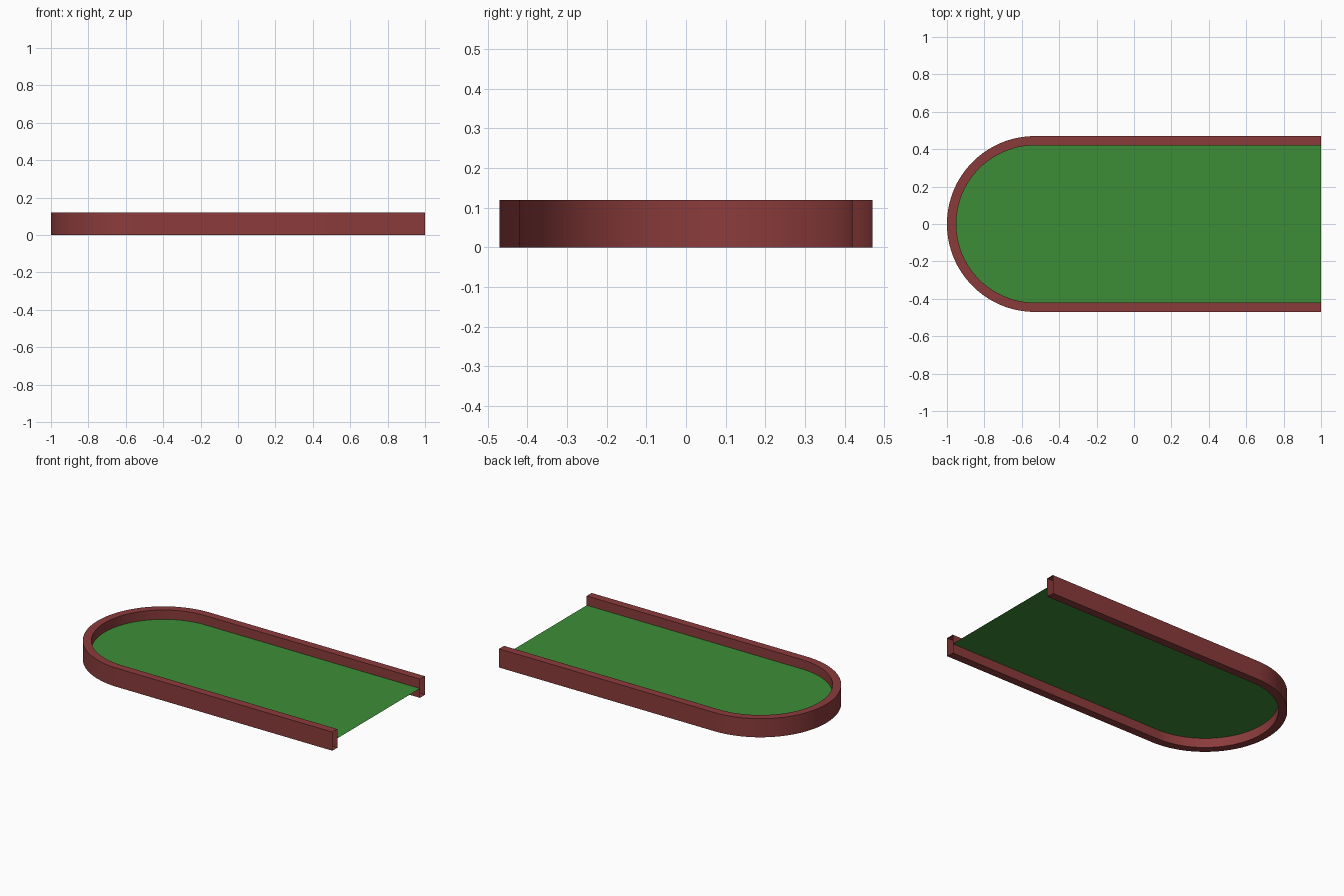
import bpy, bmesh, math

if "Cube" in bpy.data.objects:
    bpy.data.objects.remove(bpy.data.objects["Cube"])

OUTER, INNER, HEIGHT, FLOOR_Z = 0.47, 0.42, 0.12, 0.06
ARC_X = -1 + OUTER      # centre of the rounded end
SEGMENTS = 64


def outline(radius):
    """U-shaped path: open end at x = 1, half circle at the left."""
    pts = [(1, radius)]
    for i in range(SEGMENTS + 1):
        a = math.pi / 2 + math.pi * i / SEGMENTS
        pts.append((ARC_X + radius * math.cos(a), radius * math.sin(a)))
    return pts + [(1, -radius)]


def make_object(name, bm, color):
    mesh = bpy.data.meshes.new(name)
    bm.to_mesh(mesh)
    bm.free()
    obj = bpy.data.objects.new(name, mesh)
    bpy.context.collection.objects.link(obj)
    mat = bpy.data.materials.new(name + "_color")
    mat.diffuse_color = color
    mat.use_nodes = True
    mat.node_tree.nodes["Principled BSDF"].inputs["Base Color"].default_value = mat.diffuse_color
    mesh.materials.append(mat)
    return obj


# Border rail: hollow rectangular section swept along the U, ends left open
bm = bmesh.new()
rings = []
for o, i in zip(outline(OUTER), outline(INNER)):
    section = [(*o, 0), (*o, HEIGHT), (*i, HEIGHT), (*i, 0)]
    rings.append([bm.verts.new(p) for p in section])
for a, b in zip(rings, rings[1:]):
    for k in range(4):
        n = (k + 1) % 4
        bm.faces.new((a[k], a[n], b[n], b[k]))
bmesh.ops.recalc_face_normals(bm, faces=bm.faces)
rail = make_object("border_rail", bm, (0.26, 0.044, 0.044, 1))
bpy.context.view_layer.objects.active = rail
rail.select_set(True)
bpy.ops.object.shade_smooth_by_angle(angle=math.radians(30))

# Green playing surface: single sheet at mid height, facing up
bm = bmesh.new()
bm.faces.new([bm.verts.new((x, y, FLOOR_Z)) for x, y in outline(INNER)])
make_object("green_surface", bm, (0.046, 0.27, 0.038, 1))
